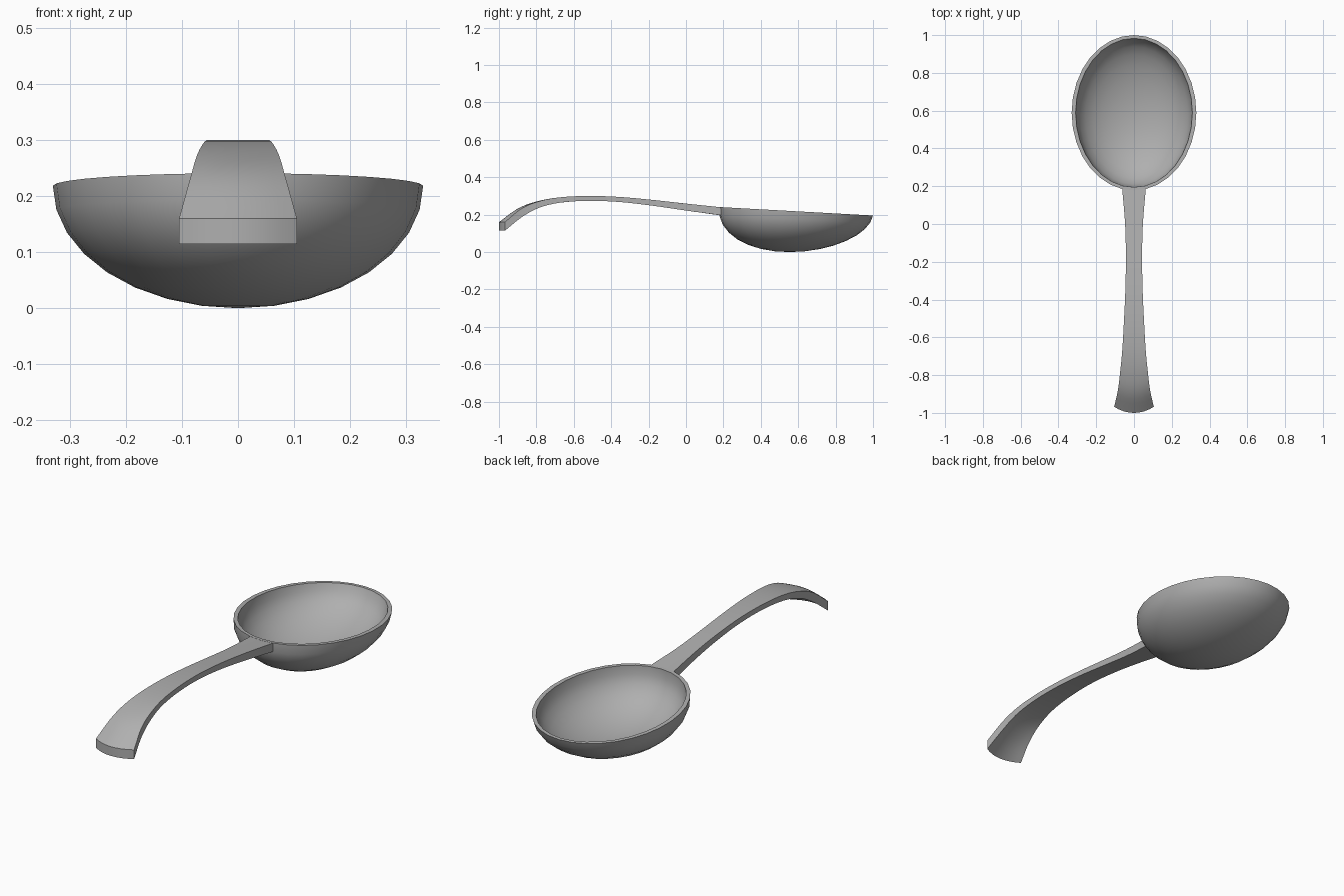
import bpy, bmesh, math

if "Cube" in bpy.data.objects:
    bpy.data.objects.remove(bpy.data.objects["Cube"])

SEG, RINGS = 32, 8
BOWL_Y, RIM_Z, SLOPE = 0.589, 0.218, 0.055

grey = bpy.data.materials.new("dark_grey")
grey.diffuse_color = (0.43, 0.43, 0.43, 1)
grey.use_nodes = True
grey.node_tree.nodes["Principled BSDF"].inputs["Base Color"].default_value = grey.diffuse_color


def finish(name, bm, angle):
    bmesh.ops.recalc_face_normals(bm, faces=bm.faces)
    mesh = bpy.data.meshes.new(name)
    bm.to_mesh(mesh)
    bm.free()
    mesh.materials.append(grey)
    obj = bpy.data.objects.new(name, mesh)
    bpy.context.collection.objects.link(obj)
    bpy.ops.object.select_all(action='DESELECT')
    obj.select_set(True)
    bpy.context.view_layer.objects.active = obj
    bpy.ops.object.shade_smooth_by_angle(angle=math.radians(angle))
    return obj


def bowl_point(rx, ry, depth, a, t):
    # half ellipsoid with a tilted rim and its belly shifted towards the handle
    k = math.sin(t)
    y = ry * math.cos(t) * math.sin(a)
    return (rx * math.cos(t) * math.cos(a),
            BOWL_Y + y - 0.035 * k,
            RIM_Z - SLOPE * y * (1 - k) - depth * k)


def bridge(bm, a, b):
    n = len(a)
    for i in range(n):
        j = (i + 1) % n
        bm.faces.new((a[i], a[j], b[j], b[i]))


# Bowl: outer and inner shells joined by a flat rim
bm = bmesh.new()
rims = []
for rx, ry, depth in ((0.33, 0.411, 0.218), (0.309, 0.394, 0.198)):
    rings = [[bm.verts.new(bowl_point(rx, ry, depth, math.tau * i / SEG,
                                      math.pi / 2 * r / RINGS))
              for i in range(SEG)] for r in range(RINGS)]
    for a, b in zip(rings, rings[1:]):
        bridge(bm, a, b)
    pole = bm.verts.new(bowl_point(rx, ry, depth, 0, math.pi / 2))
    last = rings[-1]
    for i in range(SEG):
        bm.faces.new((last[i], last[(i + 1) % SEG], pole))
    rims.append(rings[0])
bridge(bm, *rims)
finish("bowl", bm, 40)

# Handle stations: y, half width, top z, bottom z, end curvature
stations = [
    (-1.00, 0.105, 0.160, 0.114, 0.032),
    (-0.90, 0.085, 0.232, 0.185, 0.02),
    (-0.80, 0.074, 0.270, 0.235, 0.01),
    (-0.68, 0.063, 0.292, 0.263, 0.0),
    (-0.53, 0.054, 0.300, 0.274, 0.0),
    (-0.36, 0.046, 0.295, 0.268, 0.0),
    (-0.18, 0.043, 0.279, 0.248, 0.0),
    (0.00, 0.047, 0.259, 0.222, 0.0),
    (0.187, 0.063, 0.239, 0.196, 0.006),
]


def catmull(p0, p1, p2, p3, t):
    return [0.5 * (2 * b + (c - a) * t + (2 * a - 5 * b + 4 * c - d) * t * t
                   + (3 * b - a - 3 * c + d) * t ** 3)
            for a, b, c, d in zip(p0, p1, p2, p3)]


def extend(p, q):
    return tuple(2 * a - b for a, b in zip(p, q))


pts = [extend(stations[0], stations[1])] + stations + [extend(stations[-1], stations[-2])]
path = [catmull(*pts[i:i + 4], k / 4) for i in range(len(stations) - 1) for k in range(4)]
path.append(stations[-1])

# Handle: a curved, flaring strap with a rounded tail
bm = bmesh.new()
COLS = [-1 + i / 4 for i in range(9)]
loops = []
for y, w, top, bottom, curve in path:
    upper = [bm.verts.new((w * u, y + curve * u * u, top)) for u in COLS]
    lower = [bm.verts.new((w * u, y + curve * u * u, bottom)) for u in reversed(COLS)]
    loops.append(upper + lower)
for a, b in zip(loops, loops[1:]):
    bridge(bm, a, b)
for loop in (loops[0], loops[-1]):
    n = len(loop)
    for i in range(len(COLS) - 1):
        bm.faces.new((loop[i], loop[i + 1], loop[n - 2 - i], loop[n - 1 - i]))
finish("handle", bm, 30)
